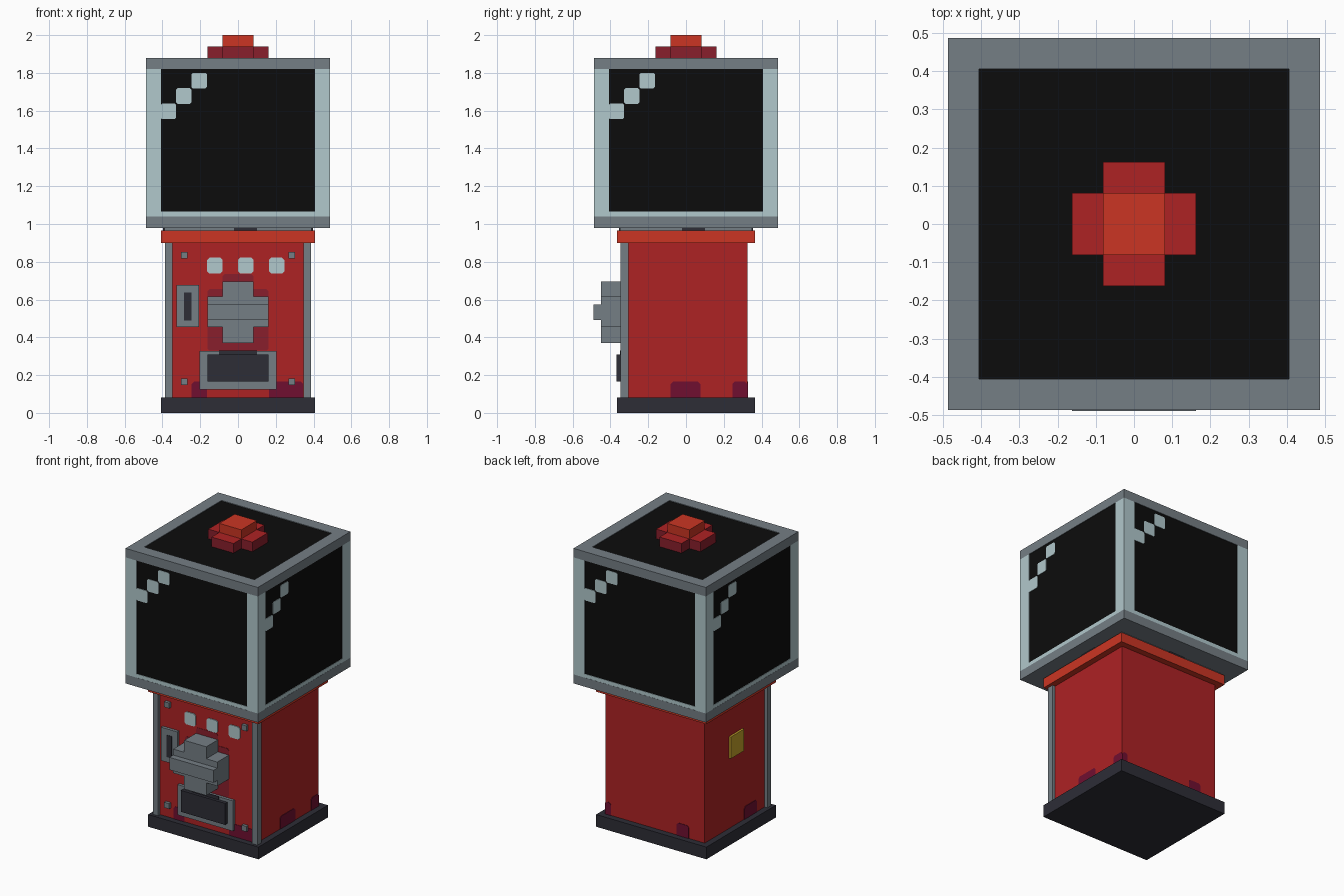
import bpy, bmesh
from math import radians
from mathutils import Matrix, Vector

old = bpy.data.objects.get("Cube")
if old:
    bpy.data.objects.remove(old, do_unlink=True)


def material(name, rgb):
    lin = [(c / 255 / 12.92 if c < 11 else ((c / 255 + 0.055) / 1.055) ** 2.4) for c in rgb]
    m = bpy.data.materials.new(name)
    m.use_nodes = True
    m.diffuse_color = (*lin, 1)
    m.node_tree.nodes["Principled BSDF"].inputs["Base Color"].default_value = (*lin, 1)
    return m


RED = material("red paint", (174, 34, 36))
ORANGE = material("orange red", (203, 53, 35))
CRIMSON = material("dark crimson", (137, 31, 44))
PURPLE = material("purple stain", (112, 15, 48))
GREY = material("steel grey", (117, 126, 133))
PALE = material("pale glass", (177, 200, 204))
DARK = material("charcoal", (45, 45, 54))
BLACK = material("black", (12, 12, 12))
GOLD = material("gold", (196, 160, 42))


def finish(name, bm, *mats):
    bmesh.ops.recalc_face_normals(bm, faces=bm.faces)
    me = bpy.data.meshes.new(name)
    bm.to_mesh(me)
    bm.free()
    for m in mats:
        me.materials.append(m)
    ob = bpy.data.objects.new(name, me)
    bpy.context.collection.objects.link(ob)
    return ob


def box(name, x, y, z, mat):
    """Box from (low, high) ranges; a single number means a symmetric range."""
    lo, hi = zip(*[(r if isinstance(r, tuple) else (-r, r)) for r in (x, y, z)])
    lo, hi = Vector(lo), Vector(hi)
    bm = bmesh.new()
    bmesh.ops.create_cube(bm, size=1)
    for v in bm.verts:
        v.co = (lo + hi) / 2 + v.co * (hi - lo)
    return finish(name, bm, mat)


def plate(name, u, z, depth, mat, turn=0, cut=0.0, thick=0.006):
    """Thin upright plate on a side; turn counts quarter turns from the front."""
    (a, b), (c, d) = u, z
    if cut:
        outline = [(a + cut, c), (b - cut, c), (b, c + cut), (b, d - cut),
                   (b - cut, d), (a + cut, d), (a, d - cut), (a, c + cut)]
    else:
        outline = [(a, c), (b, c), (b, d), (a, d)]
    bm = bmesh.new()
    face = bm.faces.new([bm.verts.new((p, -depth, q)) for p, q in outline])
    out = bmesh.ops.extrude_face_region(bm, geom=[face])["geom"]
    moved = [v for v in out if isinstance(v, bmesh.types.BMVert)]
    bmesh.ops.translate(bm, verts=moved, vec=(0, -thick, 0))
    bm.transform(Matrix.Rotation(radians(90 * turn), 4, "Z"))
    return finish(name, bm, mat)


U = 0.0813                      # basic block size
OUT, IN = 6 * U, 5 * U          # glass case outer and inner half widths
BX, BY = 4.5 * U, 4 * U         # body half widths

# Base, body and collar
box("base", IN, BX, (0, U), DARK)
box("body", BX, BY, (U, 0.9), RED)
box("collar", IN, BX, (0.9, 0.965), ORANGE)
box("neck", 0.39, 0.35, (0.965, 0.98), GREY)
for turn, depth in enumerate((0.35, 0.39, 0.35, 0.39)):
    plate("neck_vent", (-0.02, 0.1), (0.965, 0.98), depth, DARK, turn)

# Glass case
box("case_floor", OUT, OUT, (0.98, 1.04), GREY)
box("glass", OUT - 0.004, OUT - 0.004, (1.04, 1.876), BLACK)
for s in (-1, 1):
    edge = tuple(sorted((s * IN, s * OUT)))
    box("top_rim_side", edge, OUT, (1.82, 1.88), GREY)
    box("top_rim_end", IN, edge, (1.82, 1.88), GREY)
    for t in (-1, 1):
        box("corner_post", edge, tuple(sorted((t * IN, t * OUT))), (1.04, 1.82), PALE)
for turn in range(4):
    plate("glass_sill", (-IN, IN), (1.04, 1.065), OUT - 0.004, PALE, turn, thick=0.003)
    for i in range(3):
        u, z = -0.41 + i * U, 1.555 + i * U
        plate("glass_glint", (u, u + 0.083), (z, z + 0.083), OUT - 0.004, PALE, turn, 0.008, 0.003)

# Cross shaped cap with a raised middle
for hx, hy in ((2 * U, U), (U, 2 * U)):
    arm = box("cap_arm", hx, hy, (1.876, 1.94), RED)
    arm.data.materials.append(CRIMSON)
    for p in arm.data.polygons:
        p.material_index = 0 if p.normal.z > 0.5 else 1
box("cap_top", U, U, (1.935, 2.0), ORANGE)

# Front corner strips and rivets
for s in (-1, 1):
    box("front_strip", (s * BX - 0.02, s * BX + 0.02), (-0.346, -0.305), (U, 0.9), GREY)
    for z in (0.165, 0.835):
        box("rivet", (s * 0.285 - 0.018, s * 0.285 + 0.018), (-0.345, -BY), (z - 0.018, z + 0.018), GREY)

# Pale buttons on the front
for x in (-0.122, 0.041, 0.204):
    plate("front_light", (x - 0.041, x + 0.041), (0.738, 0.822), BY, PALE, cut=0.012)

# Coin slot
box("coin_plate", (-0.326, -0.206), (-0.345, -BY), (0.455, 0.677), GREY)
plate("coin_slot", (-0.286, -0.246), (0.49, 0.637), 0.345, DARK, thick=0.002)

# Crank knob with its painted backing
plate("knob_backing", (-2 * U, 2 * U), (0.33, 0.655), BY, CRIMSON, cut=0.012, thick=0.003)
plate("knob_backing_top", (-U, U), (0.65, 0.735), BY, CRIMSON, cut=0.012, thick=0.002)
box("knob_wide", 2 * U, (-0.45, -BY), (0.455, 0.615), GREY)
box("knob_tall", U, (-0.45, -BY), (0.37, 0.695), GREY)
box("knob_handle", 2 * U, (-0.49, -0.45), (0.492, 0.575), GREY)

# Prize tray
box("tray_frame", 0.204, (-0.345, -BY), (0.125, 0.327), GREY)
box("tray_door", 2 * U, (-0.368, -0.34), (0.165, 0.308), DARK)
plate("tray_lip", (-0.1, 0.1), (0.308, 0.33), 0.343, DARK)

# Stains along the foot of the body: side, left edge, right edge
for turn, a, b in ((0, -0.245, -0.165), (0, 0.165, 0.345), (1, -U, U - 0.005), (1, 0.245, BY),
                   (2, 0.16, 0.25), (2, -BX, -0.325), (3, 0.09, 0.22)):
    depth = BX if turn % 2 else BY
    plate("foot_stain", (a, b), (0.07, 0.165), depth, PURPLE, turn, 0.012, 0.003)

# Gold plaque on the right side
box("plaque", (-BX - 0.014, -BX), 0.07, (0.55, 0.695), GOLD)
